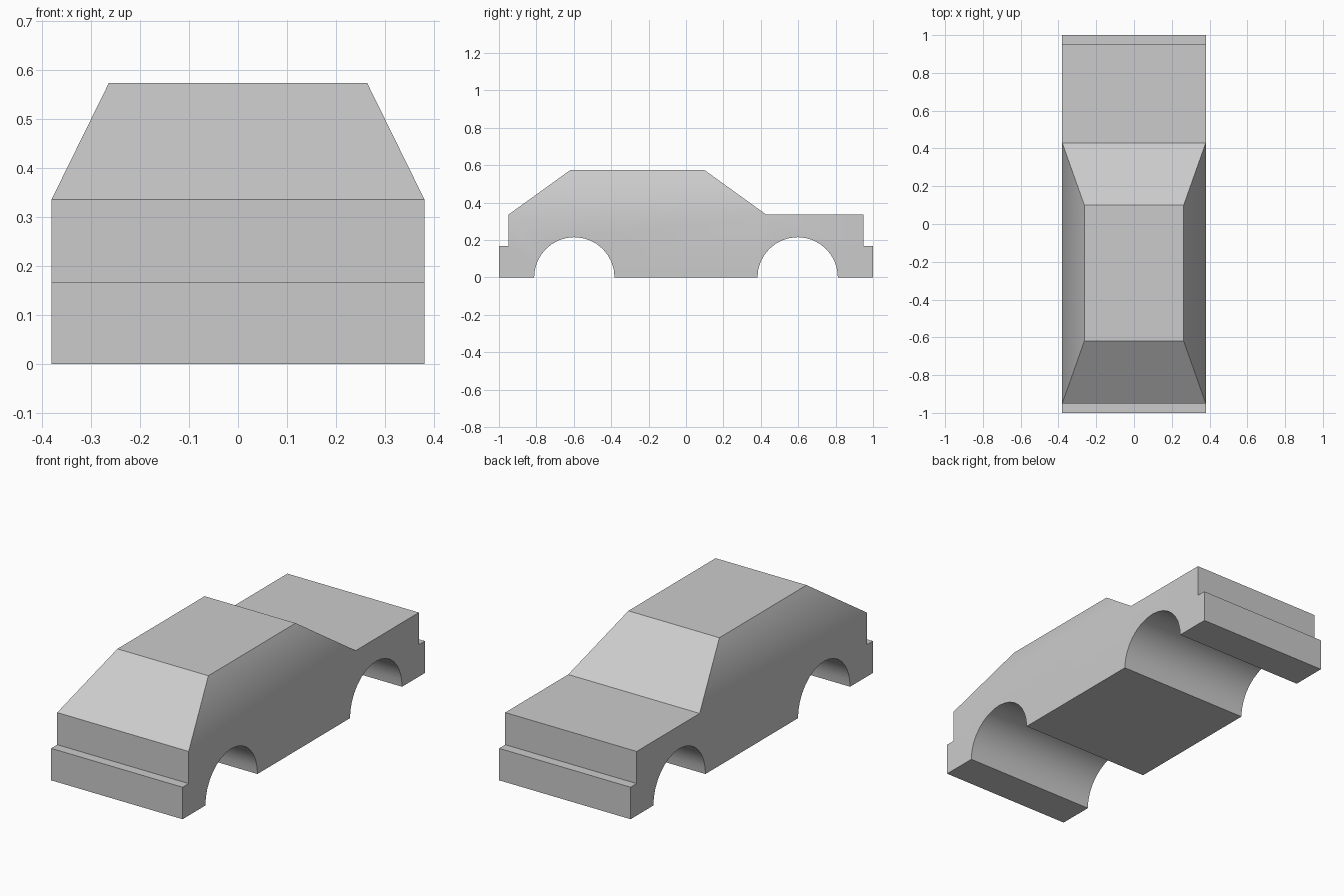
import bpy
import bmesh
from math import cos, sin, pi, radians
from mathutils import Vector

if "Cube" in bpy.data.objects:
    bpy.data.objects.remove(bpy.data.objects["Cube"])

HALF_WIDTH = 0.38
BUMPER_Z, DECK_Z, ROOF_Z = 0.167, 0.335, 0.573
ARCH_Y, ARCH_R, ARCH_STEPS = 0.597, 0.215, 16

paint = bpy.data.materials.new("grey paint")
paint.use_nodes = True
grey = (0.6, 0.6, 0.6, 1)
paint.diffuse_color = grey
paint.node_tree.nodes["Principled BSDF"].inputs["Base Color"].default_value = grey


def arch(centre):
    """Half-round wheel opening, traced from front to back."""
    angles = [pi - pi * i / ARCH_STEPS for i in range(ARCH_STEPS + 1)]
    return [(centre + ARCH_R * cos(a), ARCH_R * sin(a)) for a in angles]


# Side outline: underside with wheel arches, then bumpers and deck
outline = [(-1, 0)] + arch(-ARCH_Y) + arch(ARCH_Y) + [
    (1, 0), (1, BUMPER_Z), (0.95, BUMPER_Z), (0.95, DECK_Z),
    (0.43, DECK_Z), (-0.95, DECK_Z), (-0.95, BUMPER_Z), (-1, BUMPER_Z)]

# Lower body: outline extruded across the width
bm = bmesh.new()
side = bm.faces.new([bm.verts.new((-HALF_WIDTH, y, z)) for y, z in outline])
swept = bmesh.ops.extrude_face_region(bm, geom=[side], use_keep_orig=True)
bmesh.ops.translate(bm, vec=(2 * HALF_WIDTH, 0, 0),
                    verts=[v for v in swept["geom"] if isinstance(v, bmesh.types.BMVert)])

# Cabin: front part of the deck raised and tapered to the roof
deck = next(f for f in bm.faces
            if all(abs(v.co.z - DECK_Z) < 1e-4 for v in f.verts)
            and f.calc_center_median().y < 0)
roof = bmesh.ops.extrude_discrete_faces(bm, faces=[deck])["faces"][0]
for v in roof.verts:
    v.co = Vector((0.263 if v.co.x > 0 else -0.263,
                   0.10 if v.co.y > 0 else -0.62, ROOF_Z))

bmesh.ops.recalc_face_normals(bm, faces=bm.faces[:])
mesh = bpy.data.meshes.new("car_body")
bm.to_mesh(mesh)
bm.free()
mesh.materials.append(paint)
body = bpy.data.objects.new("car_body", mesh)
bpy.context.collection.objects.link(body)

# Smooth arches and soft shoulder line, sharp corners elsewhere
bpy.ops.object.select_all(action="DESELECT")
body.select_set(True)
bpy.context.view_layer.objects.active = body
bpy.ops.object.shade_smooth_by_angle(angle=radians(30))
